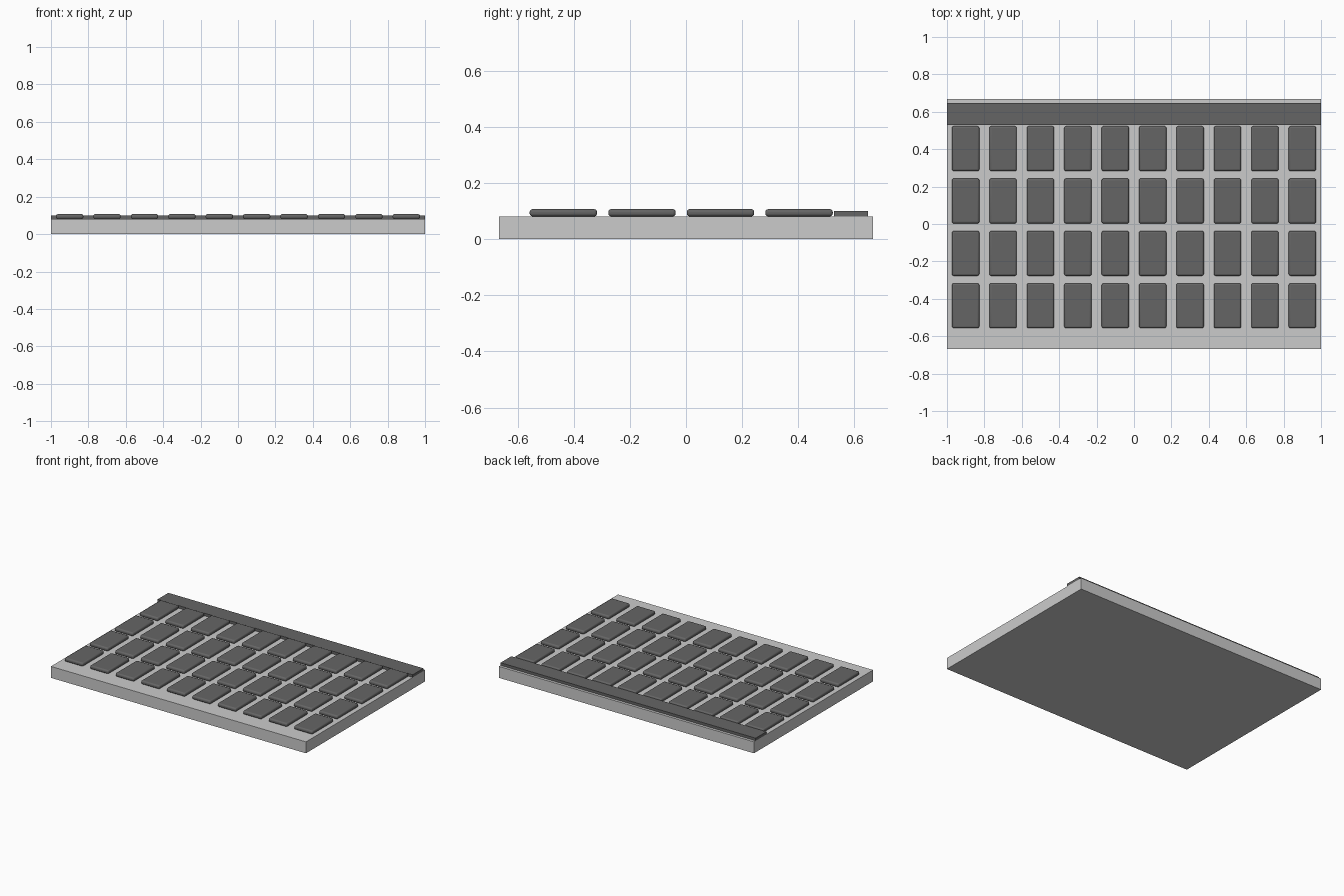
import bpy

if "Cube" in bpy.data.objects:
    bpy.data.objects.remove(bpy.data.objects["Cube"])

dark = bpy.data.materials.new("dark_grey")
dark.diffuse_color = (0.13, 0.13, 0.13, 1)
dark.use_nodes = True
dark.node_tree.nodes["Principled BSDF"].inputs["Base Color"].default_value = dark.diffuse_color


def box(name, x, y, z, bevel=0.0, material=None):
    """Box from (min, max) ranges, optionally with rounded edges."""
    bpy.ops.mesh.primitive_cube_add(
        size=1, location=[(r[0] + r[1]) / 2 for r in (x, y, z)])
    ob = bpy.context.object
    ob.name = name
    ob.scale = [r[1] - r[0] for r in (x, y, z)]
    bpy.ops.object.transform_apply(location=False, rotation=False, scale=True)
    if material:
        ob.data.materials.append(material)
    if bevel:
        mod = ob.modifiers.new("rounded_edges", 'BEVEL')
        mod.width = bevel
        mod.segments = 3
        bpy.ops.object.shade_smooth_by_angle()
    return ob


# Flat base plate
box("base_plate", (-1, 1), (-0.667, 0.667), (0, 0.081))

# Raised strip along the back edge
box("back_strip", (-1, 1), (0.528, 0.648), (0.081, 0.1), material=dark)

# Grid of rounded keys: 4 rows of 10
KEY_W, KEY_D = 0.146, 0.24
for row in range(4):
    for col in range(10):
        cx, cy = -0.9 + 0.2 * col, -0.437 + 0.28 * row
        box(f"key_{row + 1}_{col + 1}",
            (cx - KEY_W / 2, cx + KEY_W / 2),
            (cy - KEY_D / 2, cy + KEY_D / 2),
            (0.081, 0.107), bevel=0.01, material=dark)
